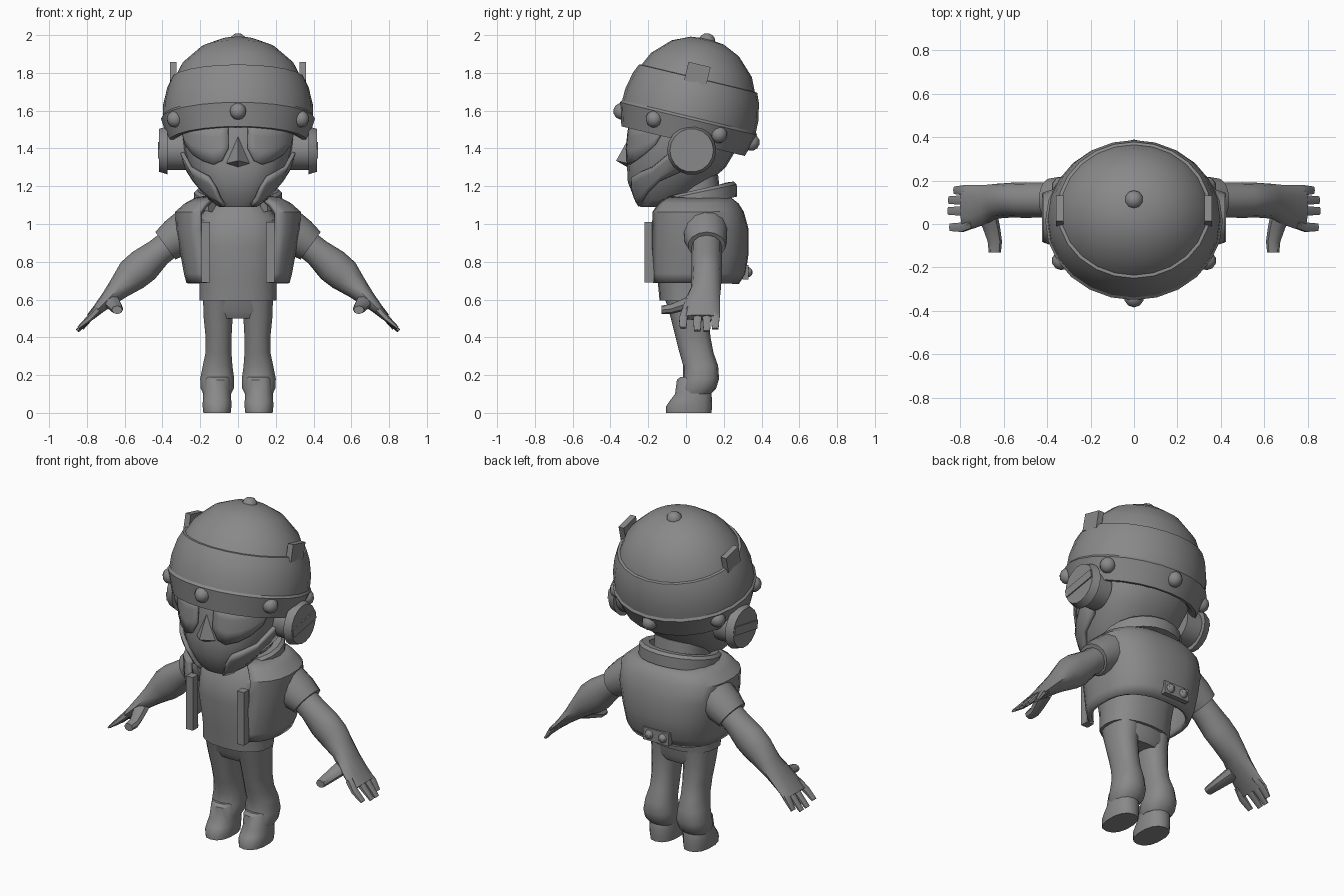
import bpy, bmesh, math
from mathutils import Vector, Matrix

if "Cube" in bpy.data.objects:
    bpy.data.objects.remove(bpy.data.objects["Cube"])

GREY = bpy.data.materials.new("grey")
GREY.diffuse_color = (0.25, 0.25, 0.25, 1)
GREY.use_nodes = True
GREY.node_tree.nodes["Principled BSDF"].inputs["Base Color"].default_value = GREY.diffuse_color


def finish(name, bm, angle=35, mirror=False, thick=0):
    bmesh.ops.remove_doubles(bm, verts=bm.verts, dist=1e-5)
    bmesh.ops.recalc_face_normals(bm, faces=bm.faces)
    me = bpy.data.meshes.new(name)
    bm.to_mesh(me)
    bm.free()
    me.materials.append(GREY)
    ob = bpy.data.objects.new(name, me)
    bpy.context.collection.objects.link(ob)
    if thick:
        m = ob.modifiers.new("thickness", 'SOLIDIFY')
        m.thickness, m.offset = thick, 0
    if mirror:
        ob.modifiers.new("mirror", 'MIRROR')
    bpy.ops.object.select_all(action='DESELECT')
    bpy.context.view_layer.objects.active = ob
    ob.select_set(True)
    bpy.ops.object.shade_smooth_by_angle(angle=math.radians(angle))
    return ob


def skin(loops, closed=True, caps=True, bm=None):
    """Bridge a list of equal point loops."""
    bm = bm or bmesh.new()
    rows = [[bm.verts.new(p) for p in lp] for lp in loops]
    n = len(rows[0])
    for a, b in zip(rows, rows[1:]):
        for i in range(n if closed else n - 1):
            j = (i + 1) % n
            bm.faces.new((a[i], a[j], b[j], b[i]))
    if caps and closed:
        bm.faces.new(rows[0])
        bm.faces.new(rows[-1])
    return bm


def spow(v, e):
    return math.copysign(abs(v) ** e, v)


def oval(a, cx, rx, y0, y1, z, e=0.85):
    """Point on a rounded section; angle 0 is the front, 90 degrees is +x."""
    return Vector((cx + rx * spow(math.sin(a), e),
                   (y0 + y1) / 2 - (y1 - y0) / 2 * spow(math.cos(a), e), z))


def body(rows, n=16, e=0.85):
    """Upright form from rows of (z, cx, rx, y_front, y_back)."""
    return skin([[oval(i * math.tau / n, cx, rx, y0, y1, z, e) for i in range(n)]
                 for z, cx, rx, y0, y1 in rows])


def limb(rows, n=12, bm=None):
    """Side form from rows of (x, y, z, half_thickness, half_width)."""
    loops = []
    for k, (x, y, z, t, w) in enumerate(rows):
        a, b = rows[max(k - 1, 0)], rows[min(k + 1, len(rows) - 1)]
        d = Vector((b[0] - a[0], 0, b[2] - a[2])).normalized()
        up = Vector((-d.z, 0, d.x))
        loops.append([Vector((x, y, z)) + up * t * math.cos(i * math.tau / n)
                      + Vector((0, w * math.sin(i * math.tau / n), 0)) for i in range(n)])
    return skin(loops, bm=bm)


def box(bm, c, s, rot=Matrix()):
    bmesh.ops.create_cube(bm, size=1, matrix=Matrix.Translation(c) @ rot @ Matrix.Diagonal((*s, 1)))


# ---- head
HEAD = [(1.09, 0, .10, -.24, -.06), (1.13, 0, .155, -.27, .02), (1.22, 0, .215, -.308, .12),
        (1.30, 0, .262, -.312, .21), (1.40, 0, .292, -.305, .27), (1.50, 0, .30, -.295, .29),
        (1.60, 0, .29, -.27, .28)]
finish("head", body(HEAD, 20), 40)
finish("neck", body([(1.0, 0, .16, -.1, .2), (1.26, 0, .15, -.1, .17)]))


def face_point(deg, z, off):
    """Point on the head surface pushed out by off."""
    for lo, hi in zip(HEAD, HEAD[1:]):
        if z <= hi[0] or hi is HEAD[-1]:
            f = (z - lo[0]) / (hi[0] - lo[0])
            _, cx, rx, y0, y1 = [p + (q - p) * f for p, q in zip(lo, hi)]
            return oval(math.radians(deg), cx, rx + off, y0 - off, y1 + off, z)


# nose
bm = bmesh.new()
top, tip, l, r, back = [bm.verts.new(p) for p in
    [(0, -.295, 1.47), (0, -.37, 1.335), (-.065, -.30, 1.32), (.065, -.30, 1.32), (0, -.30, 1.295)]]
for f in ((top, l, tip), (top, tip, r), (l, back, tip), (tip, back, r), (top, r, back, l)):
    bm.faces.new(f)
finish("nose", bm, 20)

# goggle lenses
LENS = [(7, 1.40), (14, 1.335), (24, 1.315), (38, 1.335), (52, 1.37), (64, 1.42), (72, 1.50)]
finish("goggle_lens", skin([[face_point(a, b + (1.53 - b) * k / 3, .010) for k in range(4)]
                            for a, b in LENS], closed=False), 40, True, .012)

# chin strap
STRAP = [(30, 1.10, 1.19), (36, 1.10, 1.25), (50, 1.12, 1.275), (66, 1.17, 1.30),
         (80, 1.23, 1.37), (95, 1.28, 1.42)]
finish("chin_strap", skin([[face_point(a, b + (t - b) * k / 4, .012) for k in range(5)]
                           for a, b, t in STRAP], closed=False), 40, True, .022)

# ---- helmet, in its own tilted frame
TILT = Matrix.Translation((0, .015, 1.565)) @ Matrix.Rotation(math.radians(-13.5), 4, 'X')
Q = .915
SHELL = [(.30, -.10), (.345, -.13), (.367, -.13), (.402, -.025), (.408, -.008), (.398, .005),
         (.396, .07), (.375, .16), (.352, .21), (.337, .212), (.30, .285), (.20, .375),
         (.10, .417), (.001, .428)]
bm = skin([[(r * math.sin(i * math.tau / 24), -r * Q * math.cos(i * math.tau / 24), z)
            for i in range(24)] for r, z in SHELL])
bm.transform(TILT)
finish("helmet", bm, 32)

# rivets round the rim and on the crown
bm = bmesh.new()
for k in range(6):
    a = k * math.tau / 6
    bmesh.ops.create_uvsphere(bm, u_segments=10, v_segments=6, radius=.045, matrix=TILT
        @ Matrix.Translation((.385 * math.sin(a), -.385 * Q * math.cos(a), -.052)))
bmesh.ops.create_uvsphere(bm, u_segments=10, v_segments=6, radius=.045,
                          matrix=TILT @ Matrix.Translation((0, 0, .412)))
finish("helmet_rivets", bm, 50)

# side clips
bm = bmesh.new()
box(bm, (.342, -.01, .235), (.035, .12, .10))
bm.transform(TILT)
finish("helmet_clip", bm, mirror=True)

# ear cups with a raised bar
bm = bmesh.new()
for r1, r2, x, d in ((.105, .105, .325, .11), (.13, .115, .395, .045)):
    bmesh.ops.create_cone(bm, cap_ends=True, segments=18, radius1=r1, radius2=r2, depth=d,
        matrix=Matrix.Translation((x, .03, 1.39)) @ Matrix.Rotation(math.pi / 2, 4, 'Y'))
box(bm, (.418, .03, 1.39), (.012, .22, .05), Matrix.Rotation(math.radians(10), 4, 'X'))
finish("ear_cup", bm, mirror=True)

# ---- torso
finish("shirt", body([(.595, 0, .205, -.14, .15), (.70, 0, .205, -.15, .17), (.88, 0, .23, -.17, .2),
                      (1.02, 0, .22, -.16, .2), (1.10, 0, .15, -.10, .16)], 20))

VEST = [(.69, .262, -.195, .27), (.74, .275, -.205, .305), (.85, .295, -.205, .32),
        (.97, .318, -.205, .32), (1.06, .322, -.20, .295), (1.10, .275, -.17, .27),
        (1.14, .20, -.12, .22)]
ANG = [33 + i * (360 - 66) / 22 for i in range(23)]
finish("vest", skin([[oval(math.radians(a), 0, rx, y0, y1, z, .8) for a in ANG]
                     for z, rx, y0, y1 in VEST], closed=False), 40, thick=.024)

# front edge trim
bm = bmesh.new()
box(bm, (.17, -.195, .85), (.045, .05, .32))
finish("vest_trim", bm, mirror=True)

# raised collar, open at the front
loops = []
for i in range(17):
    a = math.radians(42 + i * (360 - 84) / 16)
    s, c = math.sin(a), -math.cos(a)
    z = 1.145 + .045 * c
    loops.append([(r * s, .055 + r * .92 * c, z + h) for r, h in
                  ((.18, -.05), (.235, -.045), (.232, .02), (.215, .035), (.175, .03))])
finish("collar", skin(loops), 40)

# back buckle
bm = bmesh.new()
box(bm, (-.03, .315, .745), (.17, .03, .075))
for x in (-.075, .015):
    bmesh.ops.create_uvsphere(bm, u_segments=8, v_segments=6, radius=.028,
                              matrix=Matrix.Translation((x, .325, .745)))
finish("back_buckle", bm)

# ---- arms
finish("sleeve", limb([(.26, .10, .965, .12, .12), (.33, .105, .925, .105, .115),
                       (.385, .11, .885, .09, .10)], 14), mirror=True)
finish("arm", limb([(.33, .11, .92, .075, .08), (.42, .11, .85, .075, .08), (.50, .11, .78, .093, .082),
                    (.56, .11, .73, .09, .08), (.63, .105, .66, .062, .08), (.68, .09, .61, .045, .09),
                    (.735, .08, .555, .03, .10), (.785, .08, .505, .02, .10)]), 40, True)
# fingers and thumb
bm = bmesh.new()
for y, x, z in ((.155, .825, .445), (.11, .85, .432), (.06, .853, .435), (-.015, .845, .45)):
    limb([(.74, y * .8 + .018, .548, .022, .028), (.79, y, .497, .017, .025), (x, y, z, .008, .02)], 6, bm)
skin([[(cx + r * math.cos(k * math.tau / 8), y, cz + r * .8 * math.sin(k * math.tau / 8))
       for k in range(8)] for cx, y, cz, r in
      ((.68, .06, .60, .05), (.655, -.02, .57, .04), (.64, -.08, .55, .033), (.64, -.13, .545, .028))], bm=bm)
finish("fingers", bm, 40, True)

# ---- legs
finish("hips", body([(.50, 0, .165, -.07, .11), (.54, 0, .182, -.095, .13), (.66, 0, .19, -.12, .14)]))
finish("trouser_leg", body([(.60, .102, .085, -.11, .13), (.50, .105, .078, -.08, .12),
                            (.40, .103, .07, -.055, .13), (.32, .103, .07, -.035, .145),
                            (.25, .108, .08, -.015, .17), (.18, .11, .092, -.015, .175),
                            (.13, .11, .09, -.03, .16), (.10, .11, .075, -.03, .13)], 14), 40, True)
finish("boot", body([(0, .111, .074, -.105, .135), (.035, .111, .078, -.105, .138),
                     (.065, .111, .077, -.085, .138), (.10, .111, .075, -.058, .135),
                     (.175, .108, .068, -.048, .11), (.19, .108, .06, -.03, .10)], 14), 40, True)
